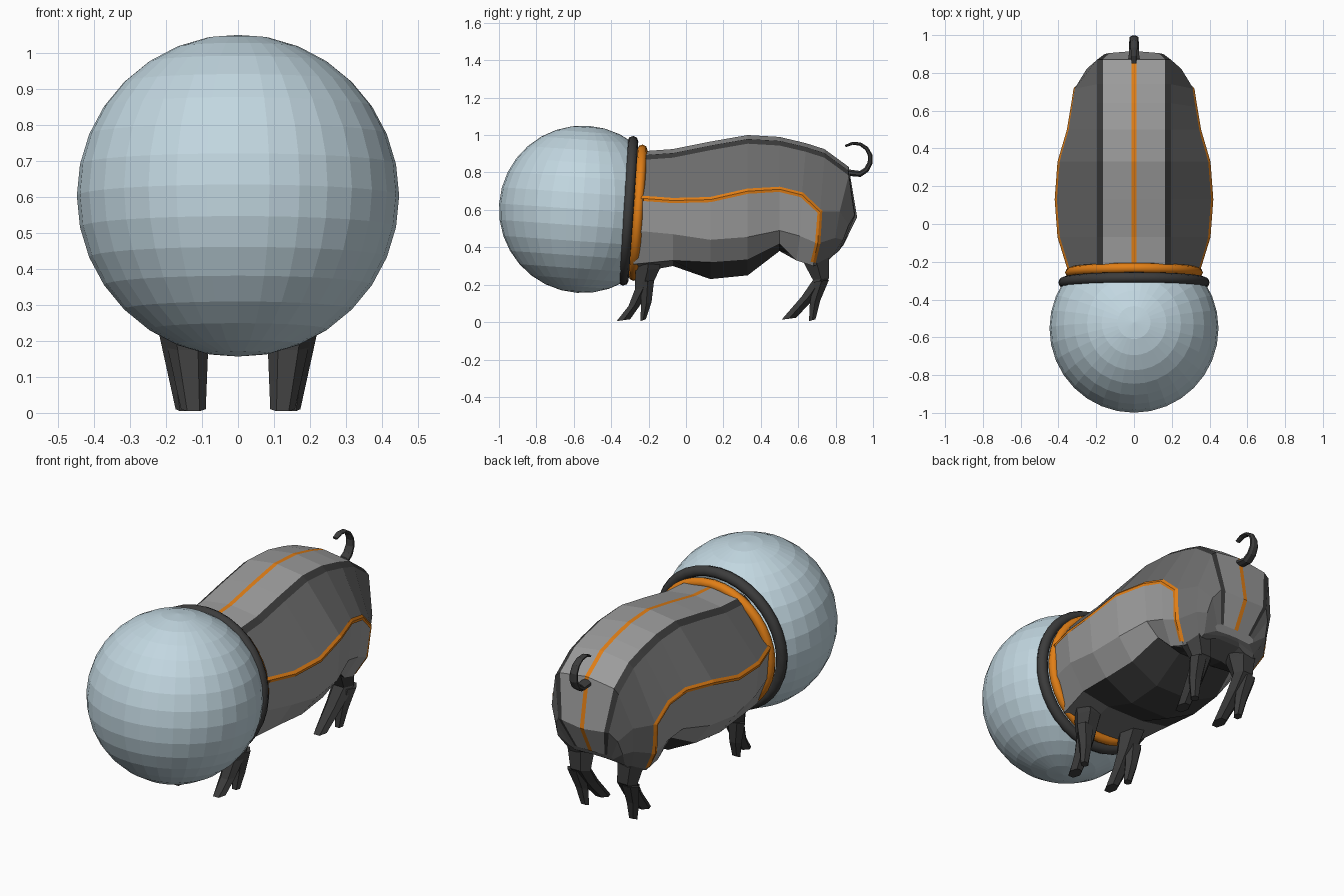
import bpy, bmesh, math
from mathutils import Vector
from mathutils.bvhtree import BVHTree

if "Cube" in bpy.data.objects:
    bpy.data.objects.remove(bpy.data.objects["Cube"])


def material(name, rgb):
    m = bpy.data.materials.new(name)
    m.diffuse_color = (*rgb, 1)
    m.use_nodes = True
    m.node_tree.nodes["Principled BSDF"].inputs["Base Color"].default_value = m.diffuse_color
    return m


LIGHT = material("light grey fabric", (0.33, 0.33, 0.33))
GREY = material("dark grey fabric", (0.15, 0.15, 0.15))
CHAR = material("charcoal", (0.045, 0.045, 0.045))
ORANGE = material("orange trim", (0.75, 0.21, 0.008))
GLASS = material("pale blue glass", (0.54, 0.68, 0.75))


def finish(name, bm, mats):
    me = bpy.data.meshes.new(name)
    bm.to_mesh(me)
    for m in mats:
        me.materials.append(m)
    ob = bpy.data.objects.new(name, me)
    bpy.context.collection.objects.link(ob)
    return ob


def loft(name, rings, mats, rule=None):
    """Skin closed rings of points; rule(column, row) picks the material."""
    bm = bmesh.new()
    vs = [[bm.verts.new(p) for p in r] for r in rings]
    n = len(rings[0])
    for a, i in zip(vs, range(len(vs) - 1)):
        b = vs[i + 1]
        for j in range(n):
            k = (j + 1) % n
            f = bm.faces.new((a[j], a[k], b[k], b[j]))
            f.material_index = rule(i, j) if rule else 0
    bm.faces.new(vs[0])
    bm.faces.new(vs[-1])
    bmesh.ops.recalc_face_normals(bm, faces=bm.faces)
    finish(name, bm, mats)
    return bm


# Body half section: stripe, panel edge, seam, side stripe, flank, belly edge, belly
def section(y, top, width, stripe, flank, edge, belly, lean):
    seam = top - .036
    return [(.012, y, top), (.165, y, seam + .015), (.195, y, seam - .01),
            (width, y - lean * .4, stripe), (width * .95, y - lean * .6, flank),
            (width * .7 + .01, y - lean, edge), (width * .3, y - lean * .8, belly)]


halves = [section(*s) for s in (
    (-.28, .91, .335, .665, .49, .31, .26, 0),
    (-.07, .925, .40, .65, .47, .33, .30, 0),
    (.13, .965, .415, .655, .44, .32, .23, 0),
    (.33, 1.0, .40, .70, .455, .335, .25, 0),
    (.50, .99, .35, .71, .49, .42, .38, 0),
    (.64, .957, .33, .68, .46, .33, .36, .05),
    (.74, .925, .315, .59, .42, .30, .36, .06),
    (.87, .83, .25, .59, .45, .32, .36, .12))]
# Rump: a last section that shrinks under the tail
halves.append([(.012, .915, .56), (.13, .905, .57), (.155, .90, .57), (.19, .87, .52),
               (.20, .84, .44), (.17, .78, .35), (.05, .80, .37)])
halves.append([(max(x * .65, .012), .82 + (y - .82) * .2, .38 + (z - .38) * .15) for x, y, z in halves[-1]])
rings = [h + [(-x, y, z) for x, y, z in reversed(h)] for h in halves]


def suit_colour(i, j):
    if j == 13:
        return 3                      # back stripe
    j = min(j, 12 - j)                # mirrored row
    if j == 0:
        return 0                      # back panel
    if j == 1:
        return 2                      # dark seam
    if j == 2 or (i >= 6 and j > 1):
        return 1                      # upper side and ham
    if j in (3, 4):
        return 0                      # flank
    return 2 if 1 <= i <= 4 else 1    # belly


body = loft("suit_body", rings, [LIGHT, GREY, CHAR, ORANGE], suit_colour)
tree = BVHTree.FromBMesh(body)

# Side stripes: thin ribbons laid on the flanks along the section corners
path = [Vector(h[3][1:]) for h in halves[:7]]
path += [Vector(halves[6][4][1:]), Vector(halves[6][5][1:]) + Vector((0, .02))]
last = len(path) - 1
normals = []
for i, p in enumerate(path):
    before = (p - path[max(i - 1, 0)]).normalized()
    after = (path[min(i + 1, last)] - p).normalized()
    t = (before + after).normalized()
    normals.append(Vector((-t.y, t.x)))
for sx, label in ((1, "right"), (-1, "left")):
    bm = bmesh.new()
    prev = None
    for step in range(last * 4 + 1):
        i = min(step // 4, last - 1)
        f = step / 4 - i
        c = path[i].lerp(path[i + 1], f)
        n = normals[i].lerp(normals[i + 1], f)
        row = []
        for o in (-.014, 0, .014):
            q = c + n * o
            hit = tree.ray_cast(Vector((sx * 2, q.x, q.y)), Vector((-sx, 0, 0)))[0]
            row.append(bm.verts.new(((hit.x if hit else sx * .22) + sx * .005, q.x, q.y)))
        if prev:
            for k in (0, 1):
                bm.faces.new((prev[k], row[k], row[k + 1], prev[k + 1]))
        prev = row
    bm.normal_update()
    bmesh.ops.reverse_faces(bm, faces=[f for f in bm.faces if f.normal.x * sx < 0])
    finish("side_stripe_" + label, bm, [ORANGE])

# Helmet: glass sphere cut open at the neck
TILT = math.radians(4)
bm = bmesh.new()
bmesh.ops.create_uvsphere(bm, u_segments=32, v_segments=16, radius=.4475)
for v in bm.verts:
    y, z = v.co.y, v.co.z
    v.co.y = y * math.cos(TILT) + z * math.sin(TILT) - .5525
    v.co.z = z * math.cos(TILT) - y * math.sin(TILT) + .603
bmesh.ops.bisect_plane(bm, geom=bm.verts[:] + bm.edges[:] + bm.faces[:], plane_co=(0, -.29, .6),
                       plane_no=(0, math.cos(TILT), -math.sin(TILT)), clear_outer=True)
finish("helmet_globe", bm, [GLASS])


# Neck rings
def neck_ring(name, y, z, major, minor, mat):
    bpy.ops.mesh.primitive_torus_add(major_segments=36, minor_segments=8, major_radius=major, minor_radius=minor,
                                     location=(0, y, z), rotation=(math.radians(90) - TILT, 0, 0))
    ob = bpy.context.object
    ob.name = name
    ob.data.materials.append(mat)
    bpy.ops.object.shade_smooth_by_angle(angle=math.radians(50))


neck_ring("helmet_seal", -.31, .595, .372, .029, CHAR)
neck_ring("collar_ring", -.257, .585, .338, .027, ORANGE)


# Legs: six-sided stacks following a side profile of (y, z, half depth)
def limb(name, x, width, profile, sx):
    stack = []
    for y, z, d in profile:
        w = width + .13 * z
        cx = sx * (x + .09 * z)
        stack.append([(cx + w * math.cos(a), y + d * math.sin(a), z + .006 * math.sin(a))
                      for a in (k * math.pi / 3 for k in range(6))])
    loft(name, stack, [CHAR])


PARTS = {
    "front_leg": ((-.20, .38, .08), (-.205, .28, .075), (-.23, .18, .05), (-.275, .09, .038), (-.335, .01, .042)),
    "front_rear_toe": ((-.205, .22, .04), (-.212, .10, .032), (-.23, .01, .017)),
    "hind_leg": ((.68, .42, .10), (.695, .33, .08), (.722, .23, .05), (.66, .14, .05), (.55, .018, .045)),
    "hind_rear_toe": ((.725, .22, .045), (.69, .11, .032), (.675, .01, .02)),
}
for part, profile in PARTS.items():
    toe = part.endswith("toe")
    for sx, label in ((1, "right"), (-1, "left")):
        limb(part + "_" + label, .147 if toe else .123, .024 if toe else .033, profile, sx)

# Curled tail: a tapering arc
tail = [Vector((.86, .80))]
for i in range(8):
    a = math.radians(-70 + 28 * i)
    tail.append(Vector((.902 + .085 * math.cos(a), .872 + .085 * math.sin(a))))
tail_rings = []
for i, p in enumerate(tail):
    t = (tail[min(i + 1, 8)] - tail[max(i - 1, 0)]).normalized()
    w, h = .031 - .002 * i, .019 - .0015 * i
    tail_rings.append([(w * math.cos(a), p.x - t.y * h * math.sin(a), p.y + t.x * h * math.sin(a))
                       for a in ((k + .5) * math.pi / 4 for k in range(8))])
loft("tail", tail_rings, [CHAR])
